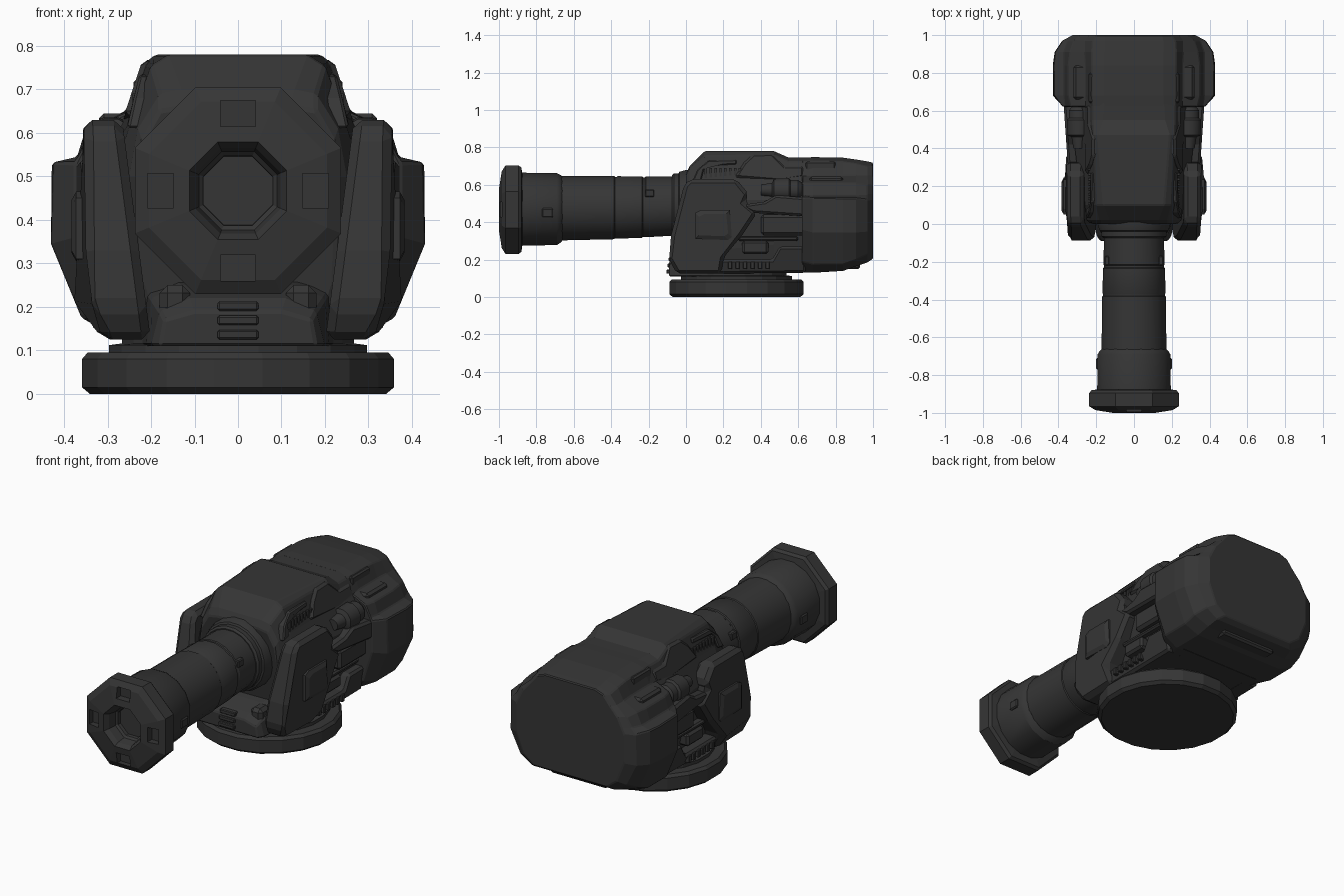
import bpy, bmesh, math

mat = bpy.data.materials.new("dark_gunmetal_grey")
mat.diffuse_color = (0.036, 0.036, 0.036, 1)


def finish(name, bm, bevel=0, mirror=False, smooth=False):
    bmesh.ops.recalc_face_normals(bm, faces=bm.faces[:])
    me = bpy.data.meshes.new(name)
    bm.to_mesh(me)
    bm.free()
    me.materials.append(mat)
    if smooth:
        me.shade_smooth()
        me.set_sharp_from_angle(angle=math.radians(32))
    ob = bpy.data.objects.new(name, me)
    bpy.context.collection.objects.link(ob)
    if bevel:
        b = ob.modifiers.new("bevel", 'BEVEL')
        b.width, b.segments, b.limit_method = bevel, 1, 'ANGLE'
    if mirror:
        ob.modifiers.new("mirror", 'MIRROR').use_mirror_merge = False
    return ob


def skin(rings):
    """Bridge rings of equal point count and cap both ends."""
    bm = bmesh.new()
    vs = [[bm.verts.new(p) for p in r] for r in rings]
    n = len(vs[0])
    for a, b in zip(vs, vs[1:]):
        for i in range(n):
            j = (i + 1) % n
            bm.faces.new((a[i], a[j], b[j], b[i]))
    bm.faces.new(vs[0])
    bm.faces.new(vs[-1][::-1])
    return bm


def hull(name, sections, bevel=0, rake=0):
    """Sections are (y, half outline from top to bottom), mirrored in x.
    Rake pushes the lower part of the front sections backwards."""
    rings = []
    for y, h in sections:
        pts = [(x, y + (rake * max(0, .5 - z) if y < .2 else 0), z) for x, z in h]
        rings.append(pts + [(-x, yy, z) for x, yy, z in pts[::-1]])
    return finish(name, skin(rings), bevel)


def plate(name, outline, xin, xout, bevel=0.012):
    """Side outline in (y, z), thickness between two x functions, mirrored."""
    rings = [[(f(y, z), y, z) for y, z in outline] for f in (xin, xout)]
    return finish(name, skin(rings), bevel, mirror=True)


def box(name, x, y, z, bevel=0.0, mirror=True):
    rings = [[(x[0], b, z[0]), (x[1], b, z[0]), (x[1], b, z[1]), (x[0], b, z[1])] for b in y]
    return finish(name, skin(rings), bevel, mirror)


def tube_bm(profile, n):
    """Rings (y, radius, centre z) around the barrel axis."""
    return skin([[(r * math.cos(t), y, c + r * math.sin(t))
                  for t in (2 * math.pi * (i + .5) / n for i in range(n))]
                 for y, r, c in profile])


def disc(name, profile, n, cy):
    return finish(name, skin([[(r * math.cos(t), cy + r * math.sin(t), z)
                  for t in (2 * math.pi * (i + .5) / n for i in range(n))]
                 for r, z in profile]))


def const(v):
    return lambda y, z: v


# Round base and turntable
disc("base_disc", [(.345, 0), (.363, .015), (.363, .08), (.35, .095)], 20, .27)
disc("turntable", [(.30, .09), (.30, .112), (.27, .116), (.27, .14)], 20, .27)

# Central hull, its lower front set back behind the chin
hull("main_hull", [
    (.00, [(.12, .66), (.18, .65), (.22, .58), (.23, .50), (.22, .25), (.18, .12)]),
    (.02, [(.13, .70), (.18, .69), (.23, .61), (.25, .50), (.24, .25), (.20, .12)]),
    (.10, [(.16, .78), (.20, .755), (.245, .63), (.28, .52), (.27, .25), (.23, .12)]),
    (.47, [(.19, .78), (.215, .76), (.255, .64), (.32, .52), (.28, .28), (.25, .13)]),
    (.55, [(.165, .745), (.22, .725), (.26, .64), (.33, .52), (.28, .28), (.25, .13)]),
    (.70, [(.155, .745), (.22, .725), (.26, .64), (.33, .52), (.28, .28), (.25, .13)]),
], .006, .2)

# Wide rear housing with stepped shoulders, closing to a smaller back face
hull("rear_housing", [
    (.62, [(.155, .745), (.22, .725), (.25, .65), (.335, .61), (.365, .55), (.375, .53), (.375, .36), (.32, .19), (.26, .13)]),
    (.68, [(.155, .748), (.225, .73), (.255, .65), (.35, .61), (.37, .545), (.425, .532), (.43, .345), (.36, .175), (.28, .13)]),
    (.84, [(.155, .745), (.225, .725), (.255, .65), (.35, .61), (.37, .545), (.428, .53), (.43, .345), (.36, .175), (.27, .14)]),
    (.91, [(.155, .735), (.225, .715), (.26, .65), (.34, .61), (.37, .545), (.42, .53), (.42, .345), (.355, .20), (.26, .165)]),
    (.97, [(.155, .725), (.22, .70), (.26, .65), (.32, .60), (.35, .55), (.38, .52), (.38, .35), (.32, .23), (.25, .185)]),
    (1.0, [(.15, .718), (.20, .70), (.24, .65), (.285, .60), (.31, .55), (.325, .52), (.325, .36), (.28, .25), (.22, .205)]),
], .005)
box("rear_shoulder_strip", (.19, .24), (.64, .80), (.67, .725), .008)
box("rear_shoulder_block", (.25, .32), (.66, .84), (.60, .645), .012)
box("rear_lower_bar", (-.17, .17), (.86, .93), (.15, .185), .01, False)

# Shoulder rails and vents beside the top panel
plate("shoulder_rail", [(.26, .64), (.31, .72), (.36, .765), (.46, .768), (.53, .70),
                        (.63, .70), (.63, .64), (.50, .62)],
      const(.18), lambda y, z: .262 - max(0, z - .64) * .33)
plate("front_shoulder", [(.03, .61), (.06, .68), (.12, .73), (.27, .735), (.27, .71),
                         (.10, .70), (.08, .62)],
      const(.17), lambda y, z: .255 - max(0, z - .62) * .25, .006)
for i in range(8):
    y = .10 + i * .026
    box(f"vent_slat_{i + 1}", (.20, .243), (y, y + .013), (.635, .69))

# Sloping side armour with raised pads
plate("side_armour", [(-.09, .20), (-.08, .33), (-.01, .60), (.02, .63), (.27, .63),
                      (.335, .55), (.315, .505), (.38, .45), (.30, .33), (.20, .21),
                      (.19, .125), (-.05, .125)],
      lambda y, z: .20 + max(0, z - .12) * .13,
      lambda y, z: (.315 if z < .15 else .362 - max(0, z - .4) * .03) - max(0, .02 - y) * .12,
      .02)
pad = []
for x, m in ((.33, 0), (.372, 0), (.383, .02)):
    pad.append([(x, .05 + m, .31 + m), (x, .05 + m, .45 - m), (x, .08 + m, .465 - m),
                (x, .235 - m, .465 - m), (x, .245 - m, .32 + m), (x, .225 - m, .305 + m)])
finish("armour_pad", skin(pad), 0, True)

# Ledge, canister and machinery between armour and rear housing
plate("side_ledge", [(.28, .49), (.36, .45), (.66, .43), (.66, .53), (.48, .545), (.42, .51)],
      const(.25), lambda y, z: .348 + max(0, y - .28) * .07)
can = tube_bm([(.40, .03, 0), (.46, .04, 0), (.47, .062, 0), (.55, .066, 0),
               (.56, .055, 0), (.60, .055, 0), (.62, .04, 0), (.68, .04, 0)], 12)
bmesh.ops.translate(can, verts=can.verts[:], vec=(.292, 0, .572))
finish("side_canister", can, 0, True, True)
plate("lower_skirt", [(.15, .125), (.15, .20), (.46, .20), (.50, .27), (.64, .27), (.64, .13)],
      const(.20), lambda y, z: .30 if z < .15 else .325)
box("lower_machine_block", (.25, .32), (.30, .44), (.23, .30), .012)
box("mid_machine_block", (.25, .335), (.40, .64), (.33, .44), .015)
box("machine_pipe", (.25, .315), (.28, .60), (.30, .325), .008)
for i in range(6):
    y = .225 + i * .04
    box(f"skirt_rib_{i + 1}", (.30, .333), (y, y + .022), (.15, .19), .003)

# Chin below the barrel with a centre ladder
hull("chin", [
    (-.09, [(.10, .19), (.17, .17), (.18, .11)]),
    (-.06, [(.11, .22), (.18, .19), (.20, .11)]),
    (.02, [(.13, .25), (.20, .22), (.21, .11)]),
    (.12, [(.15, .27), (.22, .25), (.22, .11)]),
], .006)
for i in range(3):
    z = .125 + i * .033
    box(f"chin_step_{i + 1}", (-.047, .047), (-.105 + i * .006, .0), (z, z + .022), .004, False)
box("chin_knuckle", (.11, .18), (-.06, .03), (.18, .25), .018)

# Barrel tube with seams, collar and sleeve
finish("barrel_tube", tube_bm([
    (-.70, .174, .474), (-.385, .171, .478), (-.38, .167, .478), (-.37, .167, .478),
    (-.365, .169, .479), (-.235, .166, .481), (-.23, .161, .481), (-.22, .161, .481),
    (-.215, .164, .482), (-.05, .160, .487), (.10, .160, .487)], 20), smooth=True)
finish("barrel_collar", tube_bm([
    (-.075, .165, .487), (-.065, .175, .487), (-.04, .175, .487), (-.035, .185, .487),
    (.0, .195, .487), (.08, .195, .487)], 20), smooth=True)
finish("barrel_sleeve", tube_bm([
    (-.90, .199, .47), (-.69, .196, .47), (-.67, .184, .472), (-.66, .172, .472)], 16),
    smooth=True)
box("sleeve_latch", (.17, .200), (-.77, -.71), (.425, .475), .006)
box("tube_latch", (.13, .157), (-.22, -.17), (.535, .575), .005)

# Octagonal muzzle with hollow bore
k = 1 / math.cos(math.pi / 8)
muzzle = finish("muzzle", tube_bm([(y, r * k, .467) for y, r in (
    (-.875, .19), (-.88, .225), (-.895, .237), (-.965, .237), (-.985, .205), (-1.0, .112),
    (-.975, .098), (-.93, .09), (-.92, .08), (-.80, .075), (-.60, .06))], 8))

# Four slots cut into the muzzle face
for i, (dx, dz) in enumerate(((0, 1), (0, -1), (1, 0), (-1, 0))):
    cx, cz = dx * .178, .467 + dz * .178
    hx, hz = (.04, .03) if dx == 0 else (.03, .04)
    cutter = box(f"slot_cutter_{i + 1}", (cx - hx, cx + hx), (-1.1, -.955),
                 (cz - hz, cz + hz), 0, False)
    cutter.hide_render = True
    cutter.hide_viewport = True
    cut = muzzle.modifiers.new("slot", 'BOOLEAN')
    cut.object, cut.operation, cut.solver = cutter, 'DIFFERENCE', 'EXACT'
